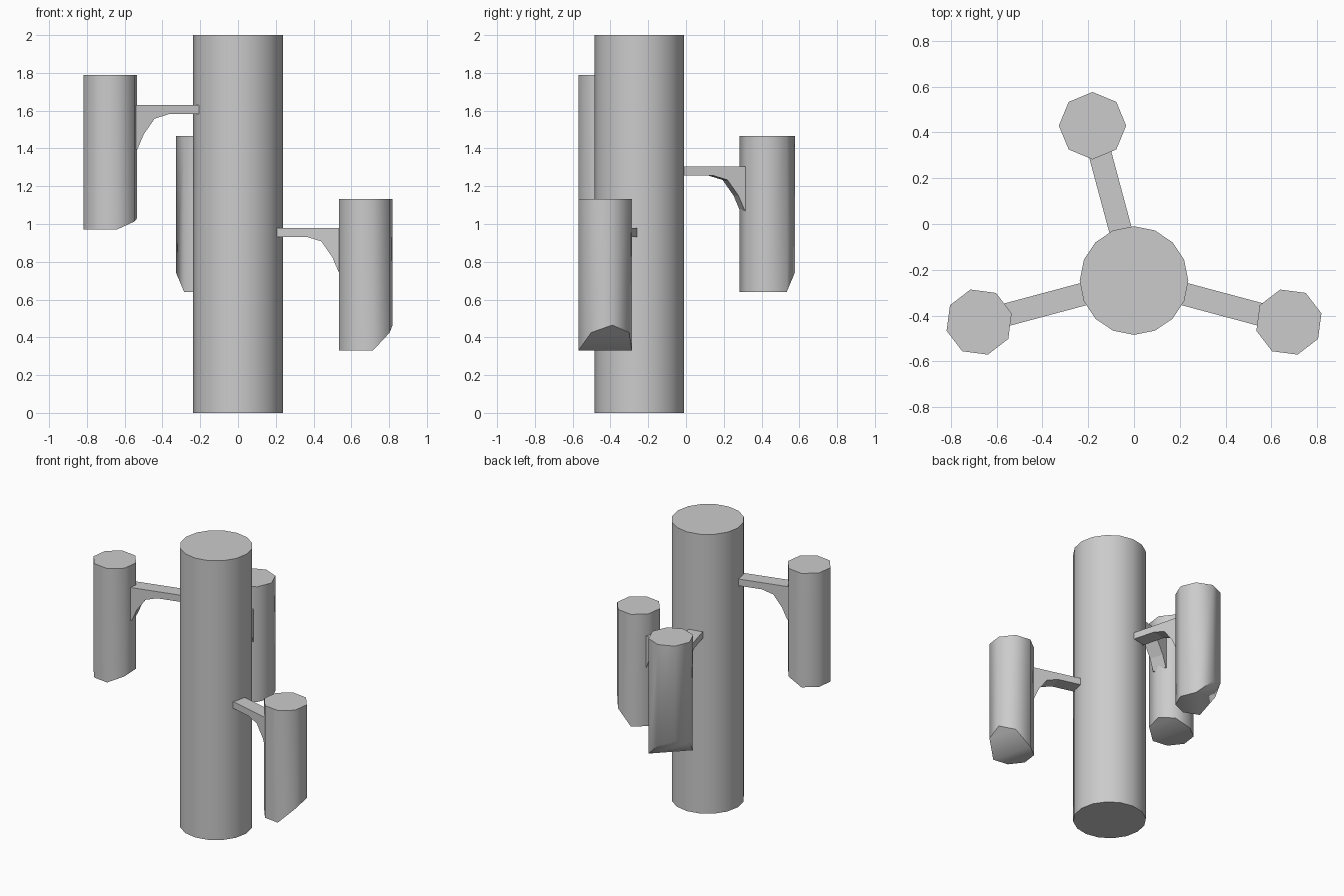
import bpy
from math import sin, cos, radians, tau

if "Cube" in bpy.data.objects:
    bpy.data.objects.remove(bpy.data.objects["Cube"])

CY = -0.247          # column axis position in y
REACH = 0.70         # column axis to pod axis


def make(name, verts, faces, smooth_angle=None):
    mesh = bpy.data.meshes.new(name)
    mesh.from_pydata(verts, [], faces)
    mesh.update()
    ob = bpy.data.objects.new(name, mesh)
    bpy.context.collection.objects.link(ob)
    if smooth_angle:
        bpy.ops.object.select_all(action='DESELECT')
        ob.select_set(True)
        bpy.context.view_layer.objects.active = ob
        bpy.ops.object.shade_smooth_by_angle(angle=radians(smooth_angle))
    return ob


def ring(cx, cy, r, n, start):
    return [(cx + r * cos(start + tau * k / n), cy + r * sin(start + tau * k / n)) for k in range(n)]


def sides(n):
    return [(k, (k + 1) % n, n + (k + 1) % n, n + k) for k in range(n)]


# central column
n = 16
pts = ring(0, CY, 0.237, n, 0)
make("central_column",
     [(x, y, 0) for x, y in pts] + [(x, y, 2) for x, y in pts],
     sides(n) + [tuple(reversed(range(n))), tuple(range(n, 2 * n))], 30)


# octagonal pod whose underside is half flat, half sloped up towards 'slope_dir'
def pod(name, arm_dir, bottom, top, slope_dir, rise):
    a = radians(arm_dir)
    pts = ring(REACH * cos(a), CY + REACH * sin(a), 0.147, 8, radians(slope_dir - 90))
    low = [(x, y, bottom + rise * max(0, sin(k * tau / 8))) for k, (x, y) in enumerate(pts)]
    make(name, low + [(x, y, top) for x, y in pts],
         sides(8) + [(4, 3, 2, 1, 0), (0, 7, 6, 5, 4), tuple(range(8, 16))], 50)


# flat arm with a curved brace under its outer end
PROFILE = [(0.225, 0), (0.225, -0.048), (0.39, -0.048), (0.47, -0.072),
           (0.53, -0.155), (0.565, -0.235), (0.58, -0.235), (0.58, 0)]


def arm(name, arm_dir, top):
    a = radians(arm_dir)
    verts = [(r * cos(a) - w * sin(a), CY + r * sin(a) + w * cos(a), top + z)
             for w in (0.05, -0.05) for r, z in PROFILE]
    m = len(PROFILE)
    caps = [tuple(reversed(range(m))), tuple(range(m, 2 * m))]
    ob = make(name, verts, sides(m) + caps)
    ob.data.flip_normals()


# direction, pod bottom, pod top, slope direction, slope rise, arm top
PODS = [("right", -15, 0.33, 1.133, 15, 0.135, 0.98),
        ("back", 105, 0.64, 1.465, 135, 0.145, 1.305),
        ("left", 195, 0.972, 1.788, 15, 0.058, 1.63)]
for side, direction, low, high, slope, rise, arm_top in PODS:
    pod(side + "_pod", direction, low, high, slope, rise)
    arm(side + "_arm", direction, arm_top)
